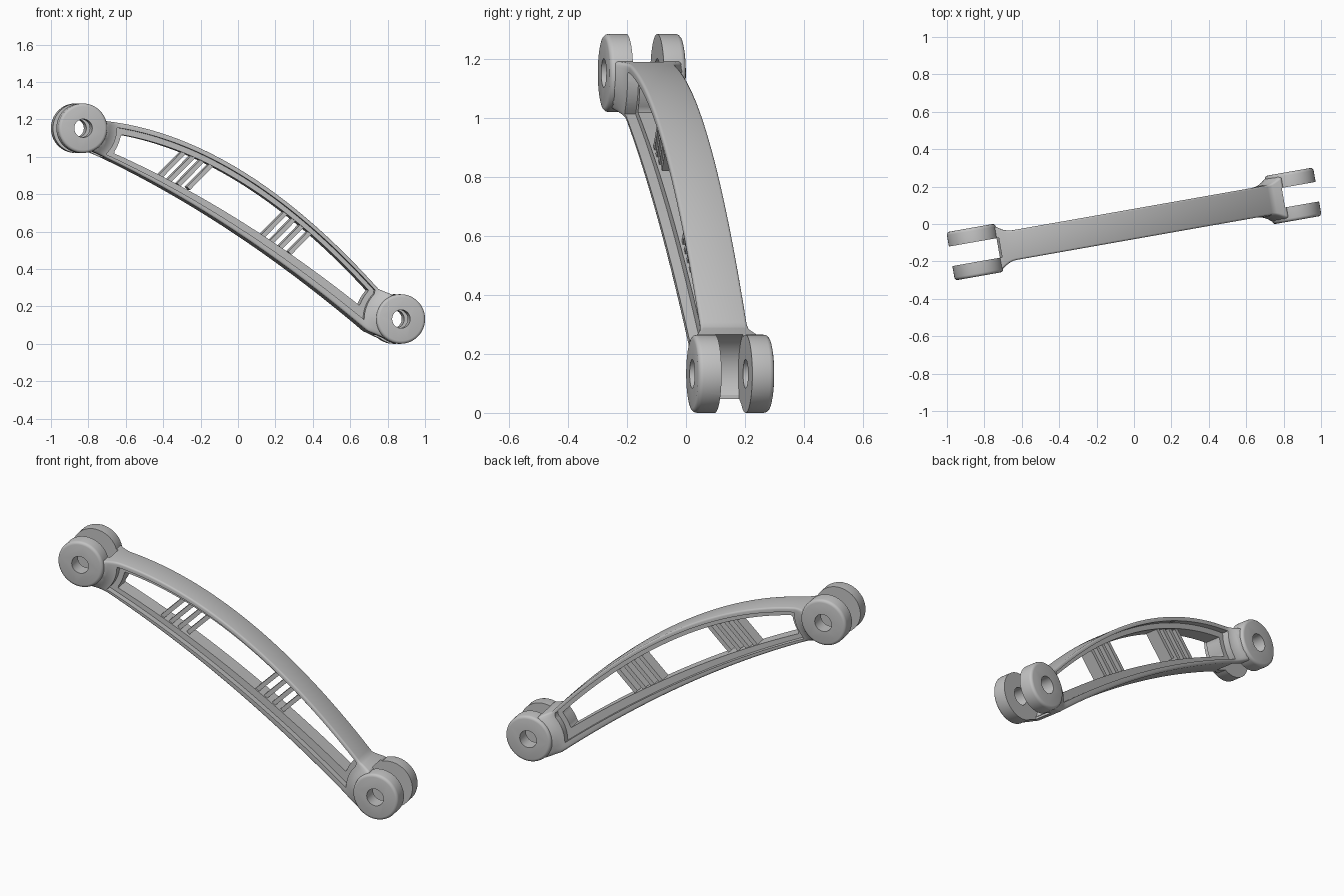
import bpy, bmesh, math

cube = bpy.data.objects.get("Cube")
if cube:
    bpy.data.objects.remove(cube, do_unlink=True)

TURN = math.radians(10)
EYES = [(-0.863, 1.1525), (0.863, 0.1325)]
EYE_R, EYE_W, SLOT_W, BEAM_W, WEB_W = 0.1325, 0.131, 0.053, 0.08, 0.045

GREY = (0.54, 0.54, 0.54, 1)
metal = bpy.data.materials.new("light grey metal")
metal.use_nodes = True
metal.diffuse_color = GREY
bsdf = next(n for n in metal.node_tree.nodes if n.type == 'BSDF_PRINCIPLED')
bsdf.inputs["Base Color"].default_value = GREY


def top(u):
    return 0.93 - 0.6 * u - 0.333 * u * u


def bottom(u):
    return 0.583 - 0.657 * u - 0.129 * u * u


def eye_distance(u, z):
    return min(math.hypot(u - a, z - b) for a, b in EYES)


def make_object(name, bm):
    bmesh.ops.recalc_face_normals(bm, faces=bm.faces)
    mesh = bpy.data.meshes.new(name)
    bm.to_mesh(mesh)
    bm.free()
    mesh.materials.append(metal)
    obj = bpy.data.objects.new(name, mesh)
    bpy.context.collection.objects.link(obj)
    return obj


def prism(name, outline, v0, v1):
    """Extrude a side outline of (u, z) points across the width."""
    bm = bmesh.new()
    rings = [[bm.verts.new((u, v, z)) for u, z in outline] for v in (v0, v1)]
    bm.faces.new(rings[0])
    bm.faces.new(rings[1])
    n = len(outline)
    for i in range(n):
        j = (i + 1) % n
        bm.faces.new((rings[0][i], rings[0][j], rings[1][j], rings[1][i]))
    return make_object(name, bm)


def circle(center, radius, n=64):
    return [(center[0] + radius * math.cos(math.tau * i / n),
             center[1] + radius * math.sin(math.tau * i / n)) for i in range(n)]


def activate(obj):
    bpy.ops.object.select_all(action='DESELECT')
    obj.select_set(True)
    bpy.context.view_layer.objects.active = obj


def bevel(obj, width):
    activate(obj)
    mod = obj.modifiers.new("rounding", 'BEVEL')
    mod.width, mod.segments = width, 3
    mod.limit_method, mod.angle_limit = 'ANGLE', math.radians(60)
    bpy.ops.object.modifier_apply(modifier=mod.name)


def combine(obj, other, operation):
    activate(obj)
    mod = obj.modifiers.new("combine", 'BOOLEAN')
    mod.operation, mod.solver, mod.object = operation, 'EXACT', other
    bpy.ops.object.modifier_apply(modifier=mod.name)
    bpy.data.objects.remove(other, do_unlink=True)


def half_width(u, z):
    """Beam half width, flaring softly into the eyes."""
    t = min(max((eye_distance(u, z) - EYE_R) / 0.08, 0), 1)
    return BEAM_W + 0.036 * (1 - t) ** 2


# Arched beam, lofted through rectangular sections
N, ROWS = 110, 10
stations = []
for i in range(N + 1):
    t = i / N
    ut, ub = -0.76 + 1.51 * t, -0.83 + 1.52 * t
    stations.append(((ut, top(ut)), (ub, bottom(ub))))
start_top, start_bottom = stations[-1]
end_top, end_bottom = (0.82, 0.262), (0.80, 0.02)
for k in range(1, 6):
    f = k / 5
    stations.append(tuple((a[0] + (b[0] - a[0]) * f, a[1] + (b[1] - a[1]) * f)
                          for a, b in ((start_top, end_top), (start_bottom, end_bottom))))

bm = bmesh.new()
rings = []
for (ut, zt), (ub, zb) in stations:
    side = [(ut + (ub - ut) * k / ROWS, zt + (zb - zt) * k / ROWS) for k in range(ROWS + 1)]
    ring = [bm.verts.new((u, -half_width(u, z), z)) for u, z in side]
    ring += [bm.verts.new((u, half_width(u, z), z)) for u, z in reversed(side)]
    rings.append(ring)
for a, b in zip(rings, rings[1:]):
    for i in range(len(a)):
        j = (i + 1) % len(a)
        bm.faces.new((a[i], a[j], b[j], b[i]))
bm.faces.new(rings[0])
bm.faces.new(rings[-1])
beam = make_object("link_arm", bm)
bevel(beam, 0.01)

# Round eyes at both ends
for center in EYES:
    eye = prism("eye", circle(center, EYE_R), -EYE_W, EYE_W)
    bevel(eye, 0.016)
    combine(beam, eye, 'UNION')


def end_arc(center, radius, start, end):
    """Points of an arc around an eye, between two outline points."""
    turn = math.pi if center[0] > 0 else 0
    a0, a1 = (math.atan2(p[1] - center[1], p[0] - center[0]) % math.tau for p in (start, end))
    a0, a1 = ((a + math.pi - turn) % math.tau - math.pi + turn for a in (a0, a1))
    angles = [a0 + (a1 - a0) * k / 10 for k in range(1, 10)]
    return [(center[0] + radius * math.cos(a), center[1] + radius * math.sin(a)) for a in angles]


def opening(top_gap, bottom_scale, clearance):
    """Outline that follows the arch and curves around the eyes."""
    us = [-0.8 + 1.6 * i / 160 for i in range(161)]
    upper = [(u, top(u) - top_gap) for u in us]
    lower = [(u, bottom(u) + bottom_scale * (0.077 + 0.043 * u)) for u in us]
    upper, lower = ([p for p in row if eye_distance(*p) > clearance] for row in (upper, lower))
    return (upper + end_arc(EYES[1], clearance, upper[-1], lower[-1]) + lower[::-1]
            + end_arc(EYES[0], clearance, lower[0], upper[0]))


# Side pockets and through window
pocket = opening(0.027, 0.42, 0.192)
for sign in (-1, 1):
    combine(beam, prism("cutter", pocket, sign * WEB_W, sign * 0.2), 'DIFFERENCE')
combine(beam, prism("cutter", opening(0.06, 1, 0.222), -0.2, 0.2), 'DIFFERENCE')

# Clevis slots, squared off below the pins, and pin holes
floors = [(-1.1, -0.737, 0.9, 1.15), (0.737, 1.1, -0.1, 0.06)]
for center, (u0, u1, z0, z1) in zip(EYES, floors):
    combine(beam, prism("cutter", circle(center, 0.143), -SLOT_W, SLOT_W), 'DIFFERENCE')
    floor = [(u0, z0), (u1, z0), (u1, z1), (u0, z1)]
    combine(beam, prism("cutter", floor, -SLOT_W, SLOT_W), 'DIFFERENCE')
    combine(beam, prism("cutter", circle(center, 0.049, 40), -0.2, 0.2), 'DIFFERENCE')

# Two groups of four slanted brace bars across the window
parts = [beam]
s = math.sqrt(0.5)
BAR_HALF, BAR_LONG = 0.012, 0.095
groups = {"upper": ((-0.367, 0.955), (-0.208, 0.898)),
          "lower": ((0.195, 0.642), (0.342, 0.552))}
for label, (start, end) in groups.items():
    for k in range(4):
        f = k / 3
        cu = start[0] + (end[0] - start[0]) * f
        cz = start[1] + (end[1] - start[1]) * f
        corners = [(cu + s * (a * BAR_LONG + b * BAR_HALF), cz + s * (a * BAR_LONG - b * BAR_HALF))
                   for a, b in ((-1, -1), (1, -1), (1, 1), (-1, 1))]
        parts.append(prism(f"{label}_brace_bar_{k + 1}", corners, -0.036, 0.036))

# Turn the finished arm and smooth its curved faces
for part in parts:
    part.rotation_euler.z = TURN
    activate(part)
    bpy.ops.object.shade_smooth_by_angle(angle=math.radians(32))
